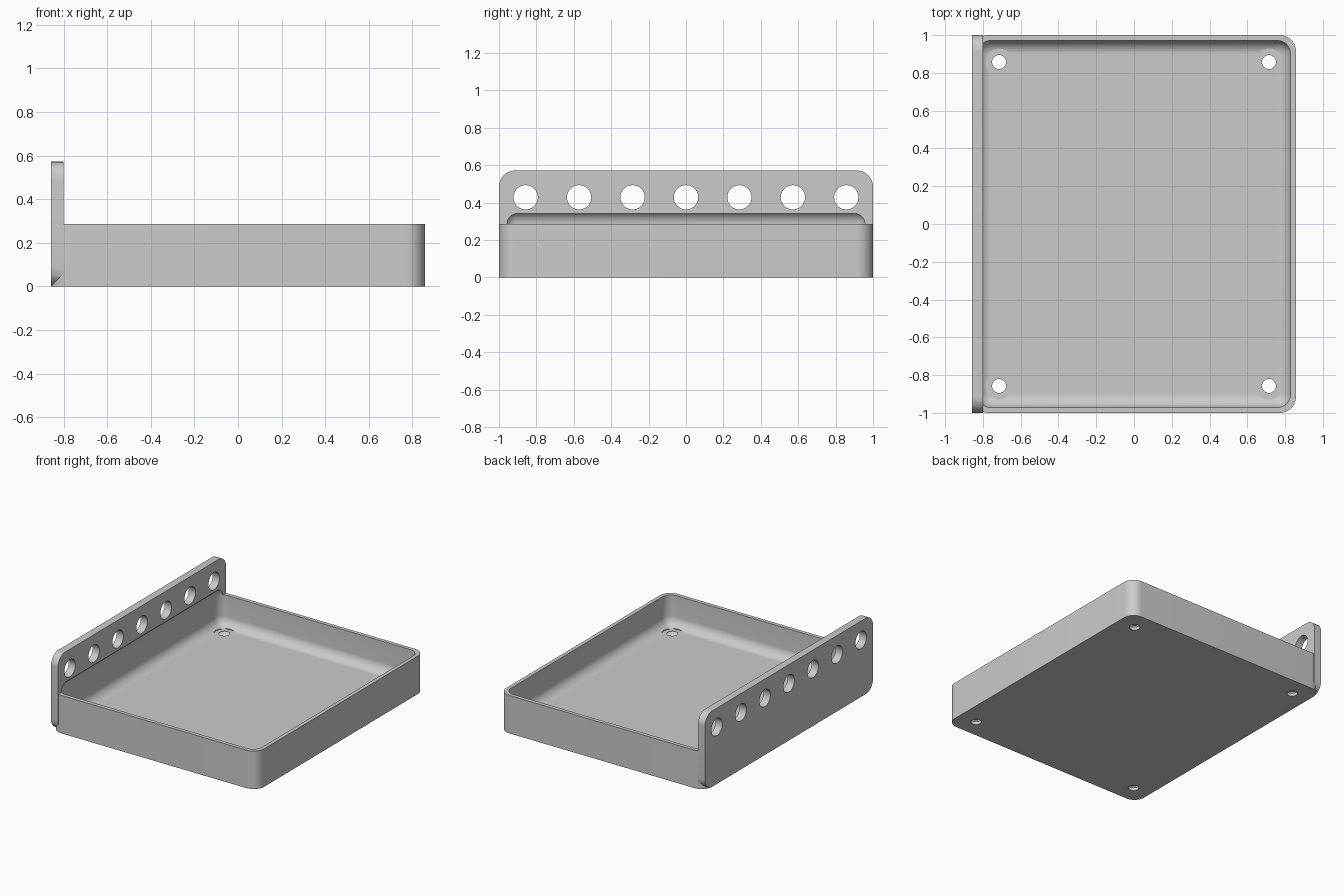
import bpy, bmesh
from math import radians
from mathutils import Matrix

if "Cube" in bpy.data.objects:
    bpy.data.objects.remove(bpy.data.objects["Cube"])

U = 2 / 35                      # wall plate thickness, the design module
HALF_X, HALF_Y = 15 * U, 1.0
RIM, TOP = 5 * U, 10 * U
CORNER, INNER = 1.5 * U, 1.25 * U


def finish(name, bm):
    mesh = bpy.data.meshes.new(name)
    bm.to_mesh(mesh)
    bm.free()
    obj = bpy.data.objects.new(name, mesh)
    bpy.context.collection.objects.link(obj)
    return obj


def rounded_box(name, lo, hi, radius, axis=None):
    """Box with round edges: those along one axis, or all of them."""
    bm = bmesh.new()
    bmesh.ops.create_cube(bm, size=1)
    for v in bm.verts:
        v.co = [a + (b - a) * (c + 0.5) for a, b, c in zip(lo, hi, v.co)]
    edges = [e for e in bm.edges if axis is None
             or abs((e.verts[0].co - e.verts[1].co).normalized()[axis]) > 0.9]
    bmesh.ops.bevel(bm, geom=edges, offset=radius, segments=12,
                    profile=0.5, affect='EDGES')
    return finish(name, bm)


def add_cone(bm, center, r_low, r_high, length, turn=Matrix()):
    bmesh.ops.create_cone(bm, cap_ends=True, segments=48, radius1=r_low,
                          radius2=r_high, depth=length,
                          matrix=Matrix.Translation(center) @ turn)


def combine(target, other, operation):
    """Apply a boolean and drop the second shape."""
    mod = target.modifiers.new(operation.title(), 'BOOLEAN')
    mod.operation, mod.object, mod.solver = operation, other, 'EXACT'
    bpy.context.view_layer.objects.active = target
    bpy.ops.object.modifier_apply(modifier=mod.name)
    bpy.data.objects.remove(other)


# Tray block with upright rounded corners, joined to the tall rear plate
tray = rounded_box("mounting_tray", (-HALF_X, -HALF_Y, 0),
                   (HALF_X, HALF_Y, RIM), CORNER, axis=2)
plate = rounded_box("wall_plate", (-HALF_X, -HALF_Y, 0),
                    (-HALF_X + U, HALF_Y, TOP), CORNER, axis=0)
combine(tray, plate, 'UNION')

# Soft-edged cavity that also scoops into the plate
wall = U / 2
cavity = rounded_box("cavity_cutter", (-HALF_X + wall, -HALF_Y + wall, U),
                     (HALF_X - wall, HALF_Y - wall, RIM + INNER), INNER)
combine(tray, cavity, 'DIFFERENCE')

# Row of round holes through the plate
bm = bmesh.new()
for i in range(-3, 4):
    add_cone(bm, (-HALF_X + U / 2, i * 5 * U, 7.5 * U), 0.065, 0.065, 3 * U,
             Matrix.Rotation(radians(90), 4, 'Y'))
combine(tray, finish("plate_hole_cutter", bm), 'DIFFERENCE')

# Countersunk screw holes in the floor: head clearance, cone, then bore
BORE, HEAD = 0.037, 1.25 * U
slope = HEAD - BORE
for part in ("head", "cone", "bore"):
    bm = bmesh.new()
    for sx in (-1, 1):
        for sy in (-1, 1):
            x, y = sx * 12.5 * U, sy * 15 * U
            if part == "head":
                add_cone(bm, (x, y, 2 * U), HEAD, HEAD, 2 * U)
            elif part == "cone":
                add_cone(bm, (x, y, U - slope / 2), BORE, HEAD, slope)
            else:
                add_cone(bm, (x, y, 0), BORE, BORE, 2 * U)
    combine(tray, finish(part + "_cutter", bm), 'DIFFERENCE')

# Plain grey finish
grey = bpy.data.materials.new("plain_grey")
grey.use_nodes = True
color = (0.6, 0.6, 0.6, 1)
grey.diffuse_color = color
grey.node_tree.nodes["Principled BSDF"].inputs["Base Color"].default_value = color
tray.data.materials.clear()
tray.data.materials.append(grey)

bpy.ops.object.select_all(action='DESELECT')
tray.select_set(True)
bpy.context.view_layer.objects.active = tray
bpy.ops.object.shade_smooth_by_angle(angle=radians(30))
